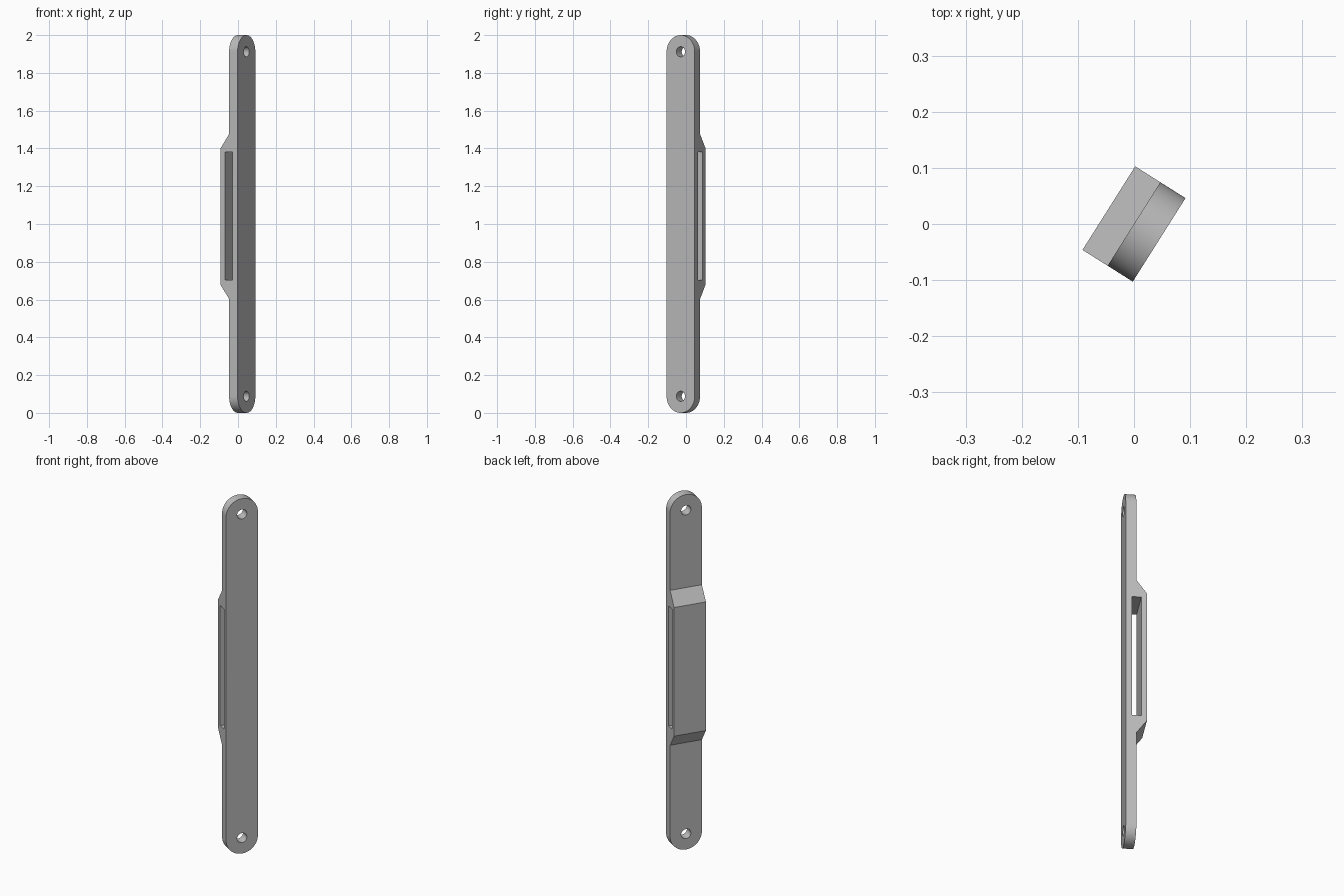
import bpy, bmesh, math
from mathutils import Vector

if "Cube" in bpy.data.objects:
    bpy.data.objects.remove(bpy.data.objects["Cube"], do_unlink=True)

HALF_W = 0.088     # half the strap width, also its end radius
THICK = 0.053      # thickness of the strap and of the raised block
TURN = math.radians(57.75)


def prism(name, outline, axis, half):
    """Extrude a closed 2D outline (horizontal, z) along the x or y axis."""
    bm = bmesh.new()
    def point(h, z, d):
        return (d, h, z) if axis == "x" else (h, d, z)
    face = bm.faces.new([bm.verts.new(point(h, z, -half)) for h, z in outline])
    step = Vector(point(0, 0, 2 * half))
    new = bmesh.ops.extrude_face_region(bm, geom=[face])["geom"]
    bmesh.ops.translate(bm, vec=step, verts=[v for v in new if isinstance(v, bmesh.types.BMVert)])
    bmesh.ops.recalc_face_normals(bm, faces=bm.faces)
    mesh = bpy.data.meshes.new(name)
    bm.to_mesh(mesh)
    bm.free()
    obj = bpy.data.objects.new(name, mesh)
    bpy.context.collection.objects.link(obj)
    return obj


def arc(z, radius, start, sweep, count):
    angles = [start + sweep * i / count for i in range(count + 1)]
    return [(radius * math.cos(a), z + radius * math.sin(a)) for a in angles]


def cut(obj, tool, operation):
    """Apply a boolean and delete its tool."""
    tool.hide_render = True
    mod = obj.modifiers.new("cut", "BOOLEAN")
    mod.object, mod.operation, mod.solver = tool, operation, "EXACT"
    bpy.context.view_layer.objects.active = obj
    bpy.ops.object.modifier_apply(modifier=mod.name)
    bpy.data.objects.remove(tool, do_unlink=True)


# Side profile: flat strap with a chamfered raised block
side = [(-THICK, 0), (0, 0), (0, 0.603), (THICK, 0.677), (THICK, 1.402),
        (0, 1.476), (0, 2), (-THICK, 2)]
strap = prism("mounting_strap", side, "x", 0.15)

# Rounded strap ends
pill = arc(2 - HALF_W, HALF_W, 0, math.pi, 40) + arc(HALF_W, HALF_W, math.pi, math.pi, 40)
cut(strap, prism("pill_outline", pill, "y", 0.15), "INTERSECT")

# Screw holes at both ends
for z in (HALF_W, 2 - HALF_W):
    circle = arc(z, 0.027, 0, math.tau, 32)[:-1]
    cut(strap, prism("screw_hole", circle, "y", 0.2), "DIFFERENCE")

# Long slot running across the raised block
slot = [(-0.022, 0.703), (0.025, 0.703), (0.025, 1.38), (-0.022, 1.38)]
cut(strap, prism("strap_slot", slot, "x", 0.2), "DIFFERENCE")

# Grey finish
grey = bpy.data.materials.new("plain_grey")
grey.use_nodes = True
colour = (0.5, 0.5, 0.5, 1)
grey.diffuse_color = colour
grey.node_tree.nodes["Principled BSDF"].inputs["Base Color"].default_value = colour
strap.data.materials.clear()
strap.data.materials.append(grey)

# Turn the strap to its resting angle and smooth the curved walls
strap.rotation_euler.z = TURN
bpy.ops.object.select_all(action="DESELECT")
strap.select_set(True)
bpy.context.view_layer.objects.active = strap
bpy.ops.object.shade_smooth_by_angle(angle=math.radians(30))
